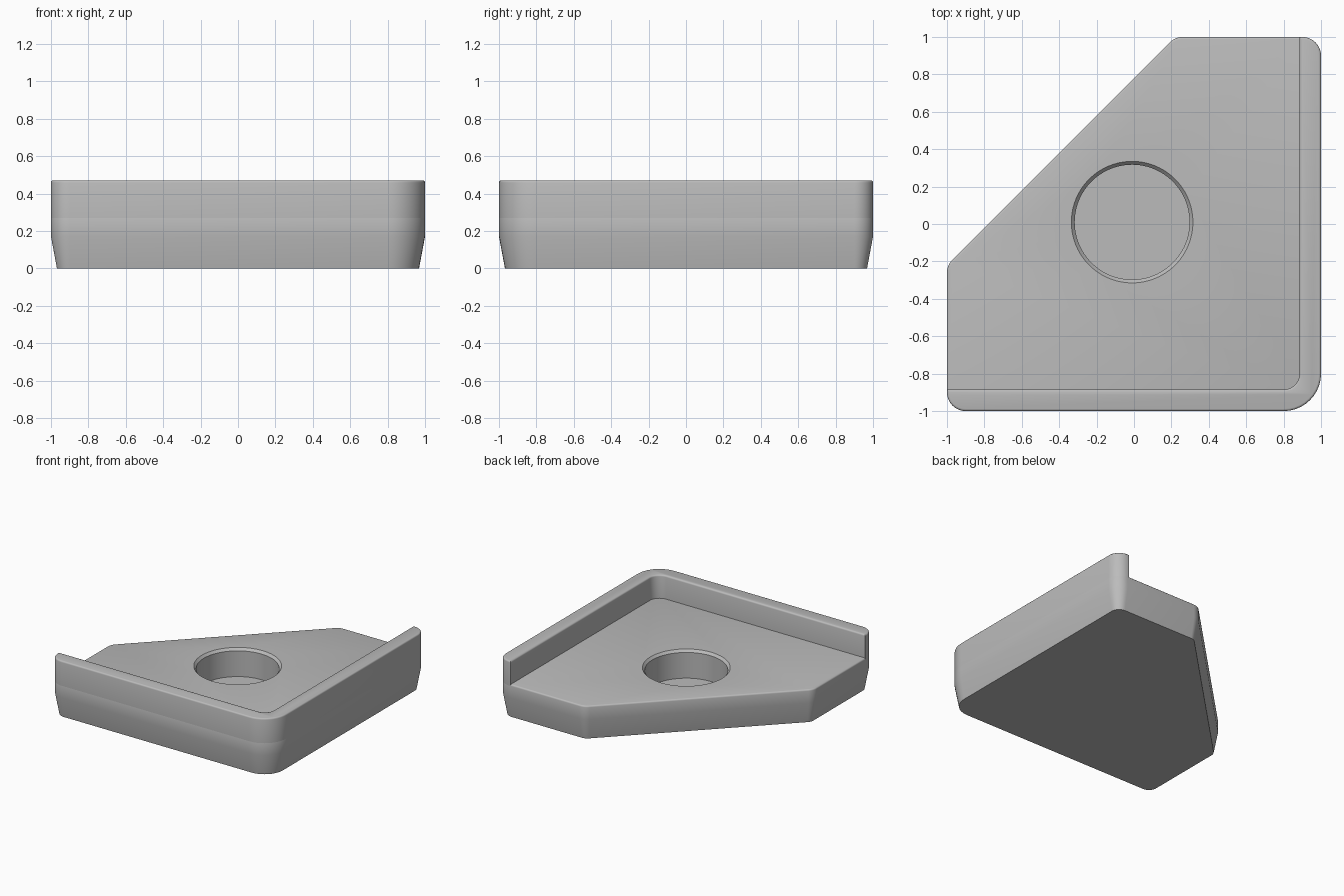
import bpy
import bmesh
from math import pi, sin, cos, tan
from mathutils import Vector

if "Cube" in bpy.data.objects:
    bpy.data.objects.remove(bpy.data.objects["Cube"])

FLOOR, TOP, FILLET, WALL = 0.28, 0.47, 0.012, 0.885

grey = bpy.data.materials.new("plain_grey")
grey.use_nodes = True
grey.diffuse_color = (0.5, 0.5, 0.5, 1)
grey.node_tree.nodes["Principled BSDF"].inputs["Base Color"].default_value = (0.5, 0.5, 0.5, 1)


def rounded(corners, inset, steps=10):
    """Counter-clockwise outline, moved inward and rounded at each (x, y, radius)."""
    points = []
    for i, (x, y, r) in enumerate(corners):
        p = Vector((x, y))
        a = (p - Vector(corners[i - 1][:2])).normalized()
        b = (Vector(corners[(i + 1) % len(corners)][:2]) - p).normalized()
        turn = a.angle_signed(b) * -1
        side = 1 if turn > 0 else -1
        r = max(r - side * inset, 0.002)
        na, nb = Vector((-a.y, a.x)), Vector((-b.y, b.x))
        p += (na + nb) * inset / (1 + na.dot(nb))
        center = p - a * r * tan(abs(turn) / 2) + na * r * side
        for k in range(steps + 1):
            t = turn * k / steps
            out = -na * side * r
            points.append(center + Vector((out.x * cos(t) - out.y * sin(t),
                                           out.x * sin(t) + out.y * cos(t))))
    return points


def loft(name, rings):
    """Closed solid through rings of (points, height)."""
    bm = bmesh.new()
    loops = [[bm.verts.new((p.x, p.y, z)) for p in pts] for pts, z in rings]
    for low, high in zip(loops, loops[1:]):
        for i in range(len(low)):
            bm.faces.new((low[i - 1], low[i], high[i], high[i - 1]))
    bm.faces.new(loops[0][::-1])
    bm.faces.new(loops[-1])
    bmesh.ops.recalc_face_normals(bm, faces=bm.faces[:])
    mesh = bpy.data.meshes.new(name)
    bm.to_mesh(mesh)
    bm.free()
    mesh.materials.append(grey)
    obj = bpy.data.objects.new(name, mesh)
    bpy.context.collection.objects.link(obj)
    return obj


def filleted_top(corners, z):
    """Rings that round the upper edge over to height z."""
    angles = [pi / 2 * k / 3 for k in range(4)]
    return [(rounded(corners, FILLET * (1 - cos(t))), z - FILLET * (1 - sin(t))) for t in angles]


def circle(r, n=96):
    return [Vector((r * cos(2 * pi * k / n) - 0.01, r * sin(2 * pi * k / n) + 0.01)) for k in range(n)]


# Five-sided base with drafted lower sides
plan = [(-1, -1, 0.1), (1, -1, 0.2), (1, 1, 0.1), (0.22, 1, 0.1), (-1, -0.22, 0.1)]
base = loft("base", [(rounded(plan, 0.032), 0), (rounded(plan, 0), 0.17)] + filleted_top(plan, FLOOR))

# Round pocket with a chamfered mouth
cutter = loft("pocket_cutter", [(circle(0.307), 0.05), (circle(0.307), FLOOR - 0.02),
                                (circle(0.325), FLOOR), (circle(0.325), FLOOR + 0.1)])
cutter.hide_render = True
cut = base.modifiers.new("pocket", "BOOLEAN")
cut.operation, cut.solver, cut.object = "DIFFERENCE", "EXACT", cutter
bpy.context.view_layer.objects.active = base
bpy.ops.object.modifier_apply(modifier=cut.name)
bpy.data.objects.remove(cutter)

# Raised wall along the front and left sides
wall_plan = [(-1, -1, 0.1), (1, -1, 0.2), (1, 1, 0.1), (WALL, 1, 0.002),
             (WALL, -WALL, 0.085), (-1, -WALL, 0.002)]
wall = loft("corner_wall", [(rounded(wall_plan, 0), FLOOR - FILLET)] + filleted_top(wall_plan, TOP))

# Smooth rounded sides, crisp edges
for obj in (base, wall):
    bpy.ops.object.select_all(action="DESELECT")
    obj.select_set(True)
    bpy.context.view_layer.objects.active = obj
    bpy.ops.object.shade_smooth_by_angle(angle=pi / 5)
